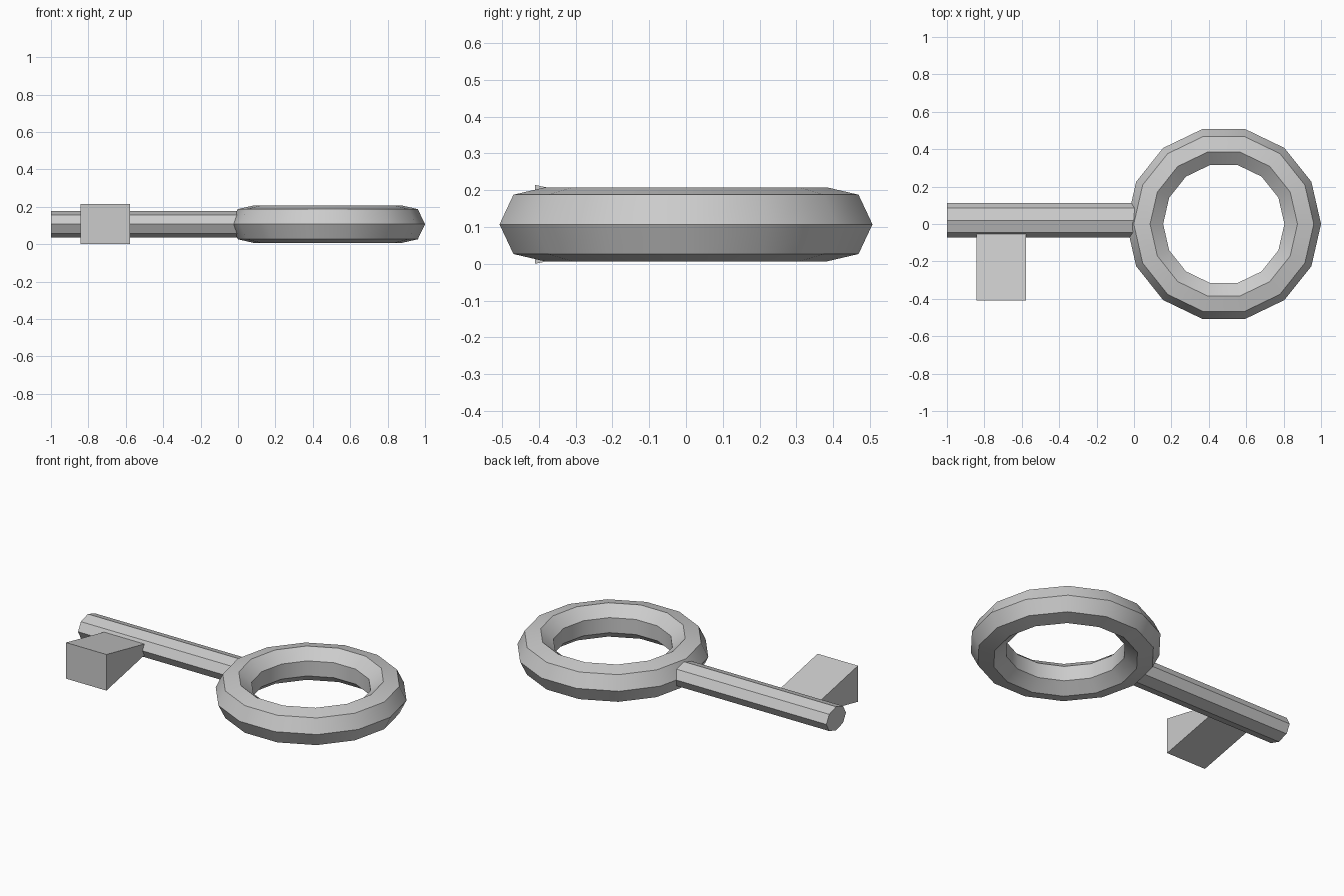
import bpy, math

if "Cube" in bpy.data.objects:
    bpy.data.objects.remove(bpy.data.objects["Cube"])

MID = 0.107  # height of the key's centre plane

# Ring handle: 14 segments with a seven-sided section
bpy.ops.mesh.primitive_torus_add(major_segments=14, minor_segments=7,
                                 major_radius=0.417, minor_radius=0.103,
                                 location=(0.48, 0, MID))
bpy.context.object.name = "ring_handle"
bpy.ops.object.shade_smooth_by_angle(angle=math.radians(30))


def prism(name, start, end):
    """Bridge two matching loops of points and cap both ends."""
    n = len(start)
    faces = [(i, (i + 1) % n, n + (i + 1) % n, n + i) for i in range(n)]
    faces += [tuple(reversed(range(n))), tuple(range(n, 2 * n))]
    mesh = bpy.data.meshes.new(name)
    mesh.from_pydata(start + end, [], faces)
    obj = bpy.data.objects.new(name, mesh)
    bpy.context.collection.objects.link(obj)
    return obj


# Shaft: slightly flattened octagonal rod
def shaft_loop(x):
    return [(x, 0.02 + 0.092 * math.cos(i * math.pi / 4),
             MID + 0.07 * math.sin(i * math.pi / 4)) for i in range(8)]


prism("shaft", shaft_loop(-1.0), shaft_loop(0.04))


# Bit: wedge that thickens away from the shaft
def bit_loop(y, half):
    return [(-0.842, y, MID - half), (-0.577, y, MID - half),
            (-0.577, y, MID + half), (-0.842, y, MID + half)]


prism("key_bit", bit_loop(-0.41, 0.107), bit_loop(0.02, 0.018))
